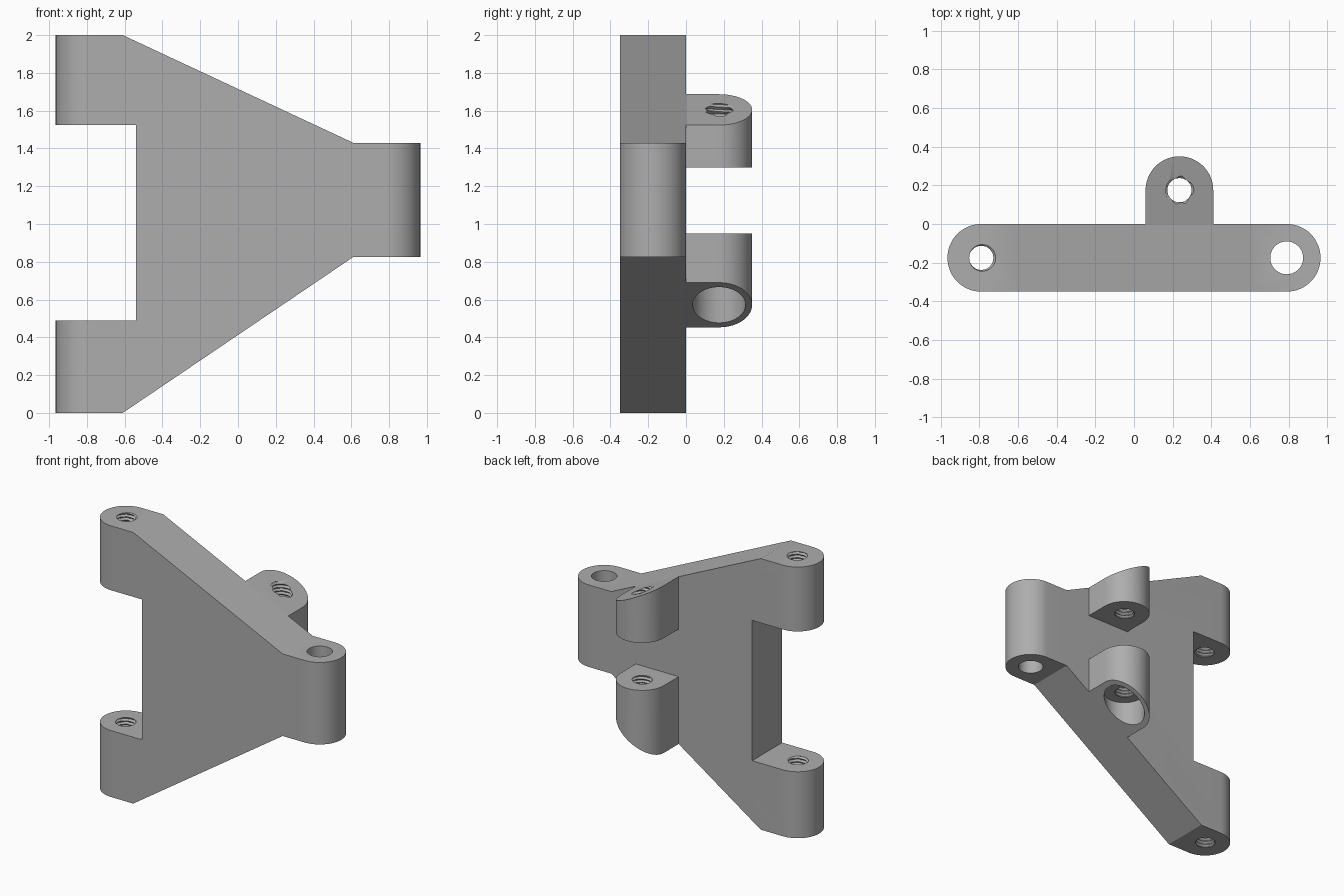
import bpy, bmesh
from math import sin, cos, pi

cube = bpy.data.objects.get("Cube")
if cube:
    bpy.data.objects.remove(cube, do_unlink=True)

GREY = (0.42, 0.42, 0.42, 1)
metal = bpy.data.materials.new("plain_grey")
metal.use_nodes = True
metal.diffuse_color = GREY
metal.node_tree.nodes["Principled BSDF"].inputs["Base Color"].default_value = GREY

R = 0.175           # rounded end radius, half the plate thickness
END_X = 0.79        # hinge axis distance from the centre
LUG_X = 0.235       # rear lug axis
PITCH = 0.025       # screw thread


def make_object(name, bm):
    bmesh.ops.recalc_face_normals(bm, faces=bm.faces)
    mesh = bpy.data.meshes.new(name)
    bm.to_mesh(mesh)
    bm.free()
    mesh.materials.append(metal)
    obj = bpy.data.objects.new(name, mesh)
    bpy.context.collection.objects.link(obj)
    return obj


def prism(name, outline, low, high, axis="z"):
    """Extrude an outline along z, or an x-z outline along y."""
    bm = bmesh.new()
    place = (lambda a, b: (a, b, low)) if axis == "z" else (lambda a, b: (a, low, b))
    face = bm.faces.new([bm.verts.new(place(a, b)) for a, b in outline])
    moved = bmesh.ops.extrude_face_region(bm, geom=[face])["geom"]
    step = (0, 0, high - low) if axis == "z" else (0, high - low, 0)
    bmesh.ops.translate(bm, vec=step, verts=[v for v in moved if isinstance(v, bmesh.types.BMVert)])
    return make_object(name, bm)


def arc(cx, cy, r, start, sweep, n=32):
    return [(cx + r * cos(start + sweep * i / n), cy + r * sin(start + sweep * i / n))
            for i in range(n + 1)]


def bore(x, y, r, low, high):
    return prism("bore_cutter", arc(x, y, r, 0, 2 * pi, 48)[:-1], low, high)


def thread(x, y, low, high, sides=32, per_turn=8):
    """Column whose radius follows a helical V groove."""
    bm = bmesh.new()
    rings = []
    for row in range(int((high - low) / PITCH * per_turn) + 1):
        ring = []
        for s in range(sides):
            phase = (row / per_turn - s / sides) % 1
            r = 0.0625 + 0.0125 * min(1, max(0, 2.4 * abs(phase - 0.5) - 0.1))
            a = 2 * pi * s / sides
            ring.append(bm.verts.new((x + r * cos(a), y + r * sin(a), low + row * PITCH / per_turn)))
        rings.append(ring)
    for lower, upper in zip(rings, rings[1:]):
        for s in range(sides):
            t = (s + 1) % sides
            bm.faces.new((lower[s], lower[t], upper[t], upper[s]))
    bm.faces.new(rings[0][::-1])
    bm.faces.new(rings[-1])
    bmesh.ops.triangulate(bm, faces=bm.faces)
    return make_object("thread_cutter", bm)


def combine(obj, tool, operation="DIFFERENCE"):
    tool.hide_render = True
    mod = obj.modifiers.new(operation.title(), "BOOLEAN")
    mod.operation, mod.solver, mod.object = operation, "EXACT", tool
    bpy.context.view_layer.objects.active = obj
    bpy.ops.object.modifier_apply(modifier=mod.name)
    bpy.data.objects.remove(tool, do_unlink=True)


def finish(obj):
    bpy.ops.object.select_all(action="DESELECT")
    obj.select_set(True)
    bpy.context.view_layer.objects.active = obj
    bpy.ops.object.shade_smooth_by_angle(angle=pi / 6)


def top_edge(x):
    return 1.43 + (0.61 - x) * 0.57 / 1.22


def bottom_edge(x):
    return 0.825 - (0.61 - x) * 0.825 / 1.22


# Main plate: rounded bar trimmed to the tapered outline
plate = prism("hinge_plate", arc(END_X, -R, R, -pi / 2, pi) + arc(-END_X, -R, R, pi / 2, pi), -0.1, 2.1)
outline = [(-1.1, 0), (-0.61, 0), (0.61, 0.825), (1.1, 0.825), (1.1, 1.43), (0.61, 1.43),
           (-0.61, 2), (-1.1, 2), (-1.1, 1.525), (-0.54, 1.525), (-0.54, 0.49), (-1.1, 0.49)]
combine(plate, prism("outline_cutter", outline, -0.5, 0.1, "y"), "INTERSECT")
combine(plate, bore(END_X, -R, 0.085, 0.7, 1.6))
for low, high in ((-0.03, 0.52), (1.5, 2.03)):
    combine(plate, thread(-END_X, -R, low, high))
finish(plate)

# Rear lugs: round-ended columns trimmed along the plate's sloping edges
footprint = [(LUG_X + R, 0)] + arc(LUG_X, R, R, 0, pi) + [(LUG_X - R, 0)]
for name, edge, flat, low, high in (("upper_lug", top_edge, 1.3, 1.27, 1.75),
                                    ("lower_lug", bottom_edge, 0.95, 0.64, 0.98)):
    lug = prism(name, footprint, 0.2, 1.9)
    trim = [(-0.1, flat), (0.55, flat), (0.55, edge(0.55)), (-0.1, edge(-0.1))]
    combine(lug, prism("trim_cutter", trim, -0.2, 0.6, "y"), "INTERSECT")
    if name == "lower_lug":
        combine(lug, bore(LUG_X, R, 0.14, 0.2, 0.67))
    combine(lug, thread(LUG_X, R, low, high))
    finish(lug)
